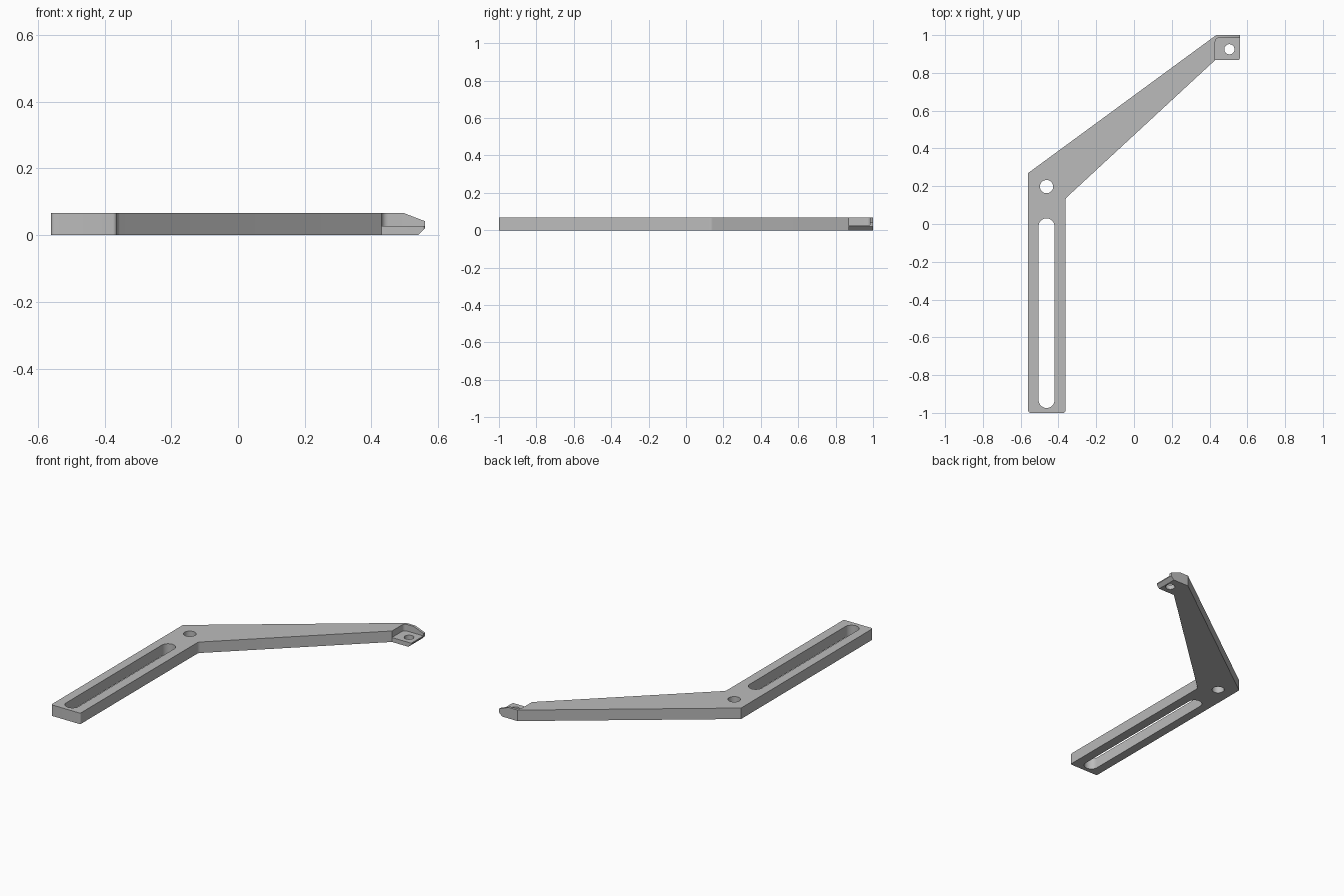
import bpy, bmesh, math

cube = bpy.data.objects.get("Cube")
if cube:
    bpy.data.objects.remove(cube)

HEIGHT = 0.067
COLOUR = (0.5, 0.5, 0.5, 1)
grey = bpy.data.materials.new("plain grey")
grey.use_nodes = True
grey.diffuse_color = COLOUR
grey.node_tree.nodes["Principled BSDF"].inputs["Base Color"].default_value = COLOUR


def prism(name, outline, low, high, rounded=None, axis="z"):
    """Extrude an outline along z or y, rounding chosen upright corners (index: radius)."""
    bm = bmesh.new()
    place = (lambda a, b: (a, b, low)) if axis == "z" else (lambda a, b: (a, low, b))
    bottom = bm.faces.new([bm.verts.new(place(a, b)) for a, b in outline])
    made = bmesh.ops.extrude_face_region(bm, geom=[bottom])["geom"]
    step = (0, 0, high - low) if axis == "z" else (0, high - low, 0)
    bmesh.ops.translate(bm, vec=step, verts=[v for v in made if isinstance(v, bmesh.types.BMVert)])
    for i, radius in (rounded or {}).items():
        a, b = outline[i]
        edges = [e for e in bm.edges
                 if all(math.hypot(v.co.x - a, v.co.y - b) < 0.0001 for v in e.verts)]
        bmesh.ops.bevel(bm, geom=edges, offset=radius, segments=6, profile=0.5, affect="EDGES")
    bmesh.ops.recalc_face_normals(bm, faces=bm.faces[:])
    mesh = bpy.data.meshes.new(name)
    bm.to_mesh(mesh)
    bm.free()
    mesh.materials.append(grey)
    obj = bpy.data.objects.new(name, mesh)
    bpy.context.collection.objects.link(obj)
    return obj


def slot(x, low, high, radius):
    """Outline of a slot running along y; a circle when low equals high."""
    points = []
    for i in range(48):
        t = math.tau * (i + 0.5) / 48
        points.append((x + radius * math.cos(t), (high if t < math.pi else low) + radius * math.sin(t)))
    return points


# Bent arm plate
bracket = prism("bracket_arm", [(-0.56, -1), (-0.363, -1), (-0.363, 0.135), (0.43, 0.868),
                                (0.56, 0.868), (0.56, 1), (0.435, 1), (-0.56, 0.27)],
                0, HEIGHT, {0: 0.012, 1: 0.012, 2: 0.012, 4: 0.008})

# Cutters: slot, holes, end pocket, and the sloped tip
cutters = [
    prism("slot_cutter", slot(-0.463, -0.932, -0.012, 0.042), -0.1, 0.2),
    prism("pivot_hole_cutter", slot(-0.463, 0.198, 0.198, 0.035), -0.1, 0.2),
    prism("tab_hole_cutter", slot(0.505, 0.925, 0.925, 0.027), -0.1, 0.2),
    prism("pocket_cutter", [(0.43, 0.8), (0.7, 0.8), (0.7, 0.985), (0.43, 0.985)], 0.027, 0.2, {3: 0.02}),
    prism("tip_top_cutter", [(0.495, HEIGHT), (0.625, 0.017), (0.625, 0.2), (0.495, 0.2)],
          0.7, 1.2, axis="y"),
    prism("tip_bottom_cutter", [(0.54, 0), (0.6, 0.06), (0.6, -0.1), (0.54, -0.1)],
          0.7, 1.2, axis="y"),
]
bpy.context.view_layer.objects.active = bracket
bracket.select_set(True)
for cutter in cutters:
    mod = bracket.modifiers.new(cutter.name, "BOOLEAN")
    mod.operation = "DIFFERENCE"
    mod.solver = "EXACT"
    mod.object = cutter
    bpy.ops.object.modifier_apply(modifier=mod.name)
    bpy.data.objects.remove(cutter)

bpy.ops.object.select_all(action="DESELECT")
bracket.select_set(True)
bpy.ops.object.shade_smooth_by_angle(angle=math.radians(30))
